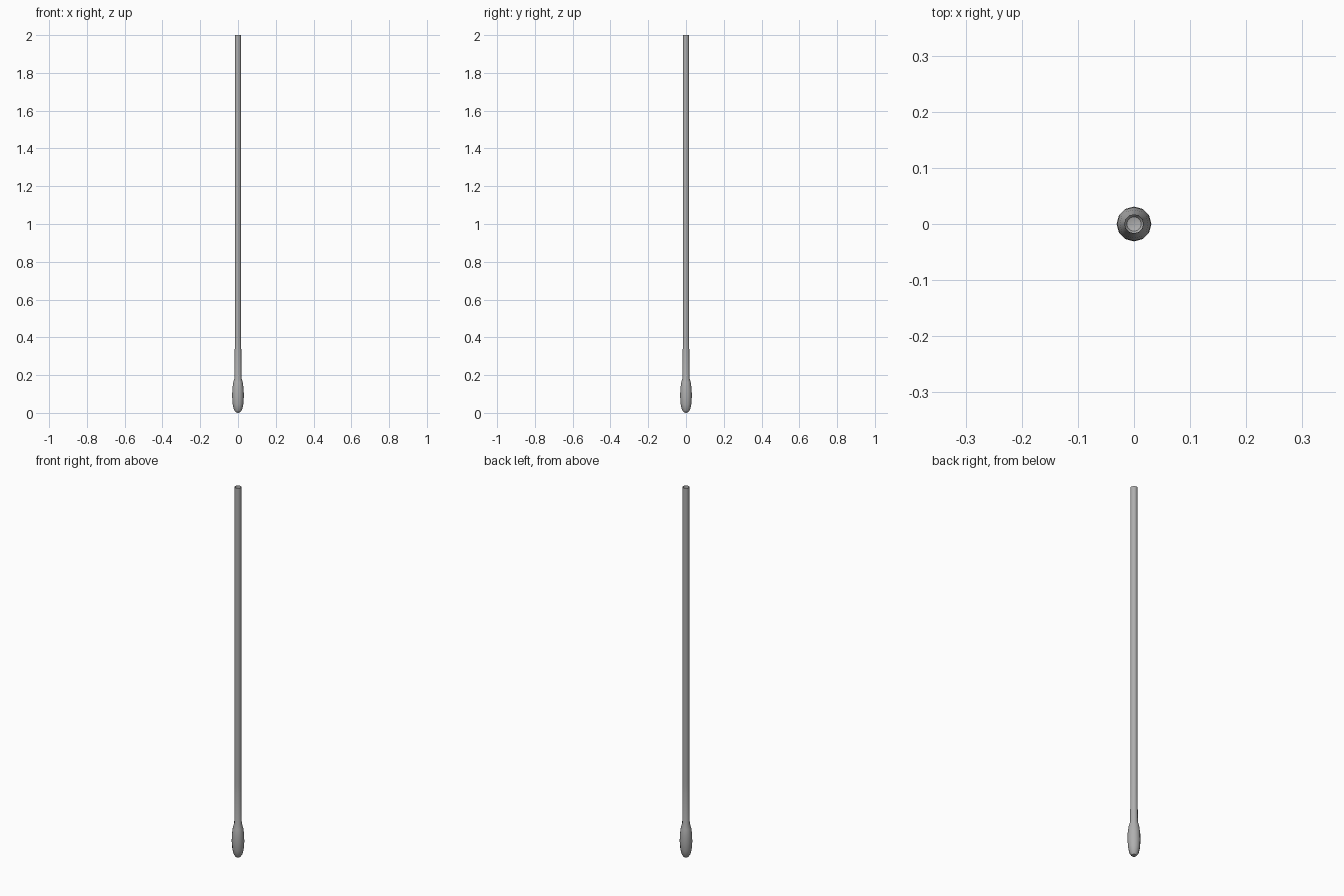
import bpy, bmesh, math

if "Cube" in bpy.data.objects:
    bpy.data.objects.remove(bpy.data.objects["Cube"])

# One darker grey for the whole model
grey = bpy.data.materials.new("dark_grey")
grey.diffuse_color = (0.43, 0.43, 0.43, 1)
grey.use_nodes = True
grey.node_tree.nodes["Principled BSDF"].inputs["Base Color"].default_value = grey.diffuse_color

def lathe(name, profile, sides):
    """Spin a (radius, z) profile around the z axis."""
    bm = bmesh.new()
    rings = []
    for r, z in profile:
        if r == 0:
            rings.append([bm.verts.new((0, 0, z))] * sides)
        else:
            rings.append([bm.verts.new((r * math.cos(2 * math.pi * i / sides),
                                        r * math.sin(2 * math.pi * i / sides), z))
                          for i in range(sides)])
    for a, b in zip(rings, rings[1:]):
        for i in range(sides):
            j = (i + 1) % sides
            bm.faces.new(list(dict.fromkeys((a[i], a[j], b[j], b[i]))))
    me = bpy.data.meshes.new(name)
    bm.to_mesh(me)
    bm.free()
    me.materials.append(grey)
    ob = bpy.data.objects.new(name, me)
    bpy.context.collection.objects.link(ob)
    bpy.ops.object.select_all(action='DESELECT')
    ob.select_set(True)
    bpy.context.view_layer.objects.active = ob
    bpy.ops.object.shade_smooth_by_angle(angle=math.radians(40))
    return ob

# Hollow paper stick, open at both ends
lathe("stick", [(0.0165, 0.12), (0.0165, 2.0)], 24)

# Cotton bud with a long neck that tapers onto the stick
lathe("cotton_bud", [(0, 0), (0.013, 0.004), (0.022, 0.018), (0.028, 0.045),
                     (0.031, 0.085), (0.0300, 0.125), (0.0255, 0.16),
                     (0.0185, 0.185), (0.0165, 0.42)], 12)
